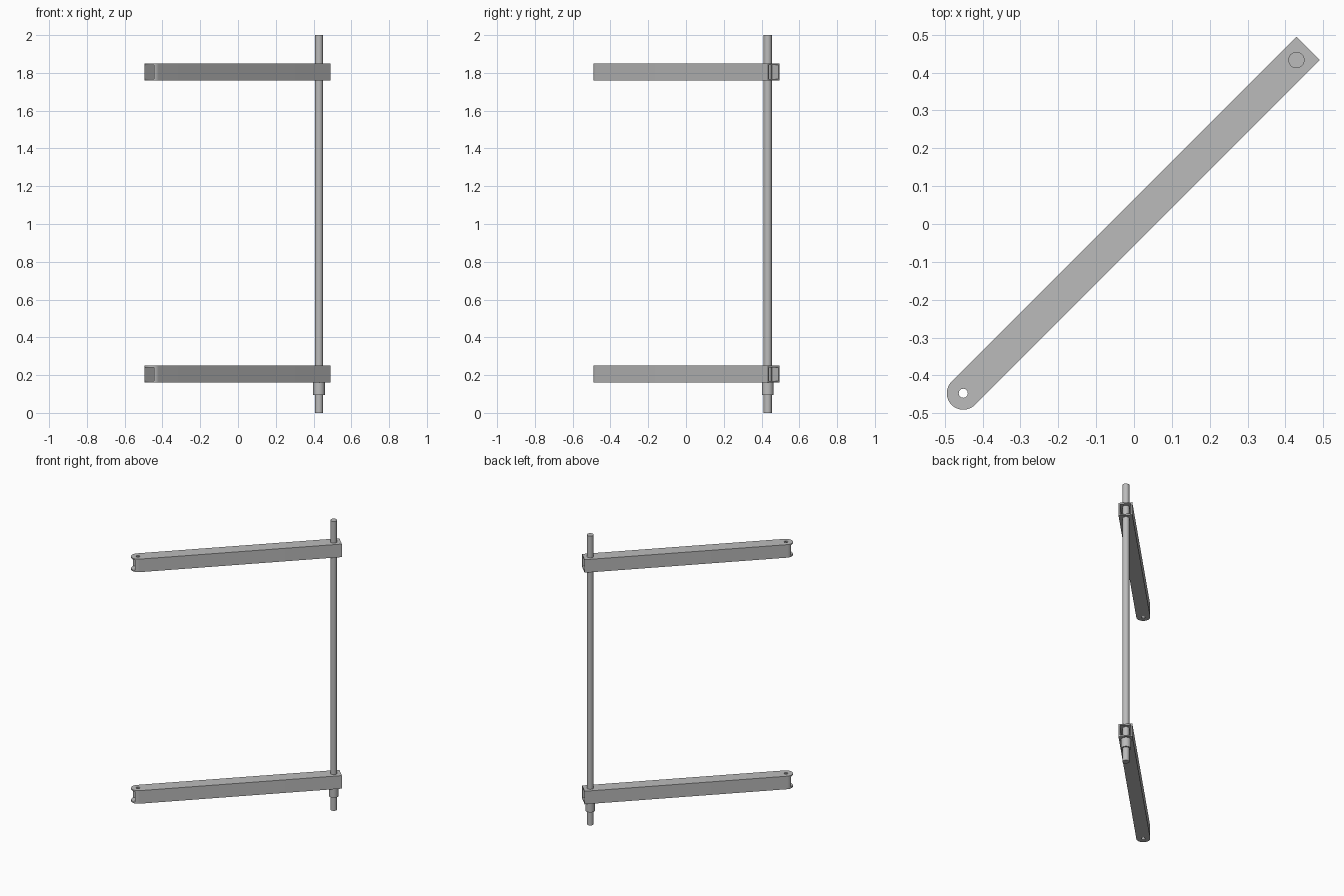
import bpy, bmesh, math
from mathutils import Matrix, Vector

cube = bpy.data.objects.get("Cube")
if cube:
    bpy.data.objects.remove(cube, do_unlink=True)

steel = bpy.data.materials.new("grey steel")
steel.use_nodes = True
colour = (0.5, 0.5, 0.5, 1)
steel.diffuse_color = colour
steel.node_tree.nodes["Principled BSDF"].inputs["Base Color"].default_value = colour

PIVOT = Vector((-0.451, -0.447, 0))   # centre of the rounded arm end
ROD = Vector((0.429, 0.433, 0))       # rod axis
HALF = 0.0435                         # half the tube width
WALL = 0.0085
HEIGHT = 0.09
LENGTH = (ROD - PIVOT).length + HALF


def prism(name, outline, z0, z1):
    """Extrude a flat outline upwards from z0 to z1."""
    bm = bmesh.new()
    face = bm.faces.new([bm.verts.new((x, y, z0)) for x, y in outline])
    top = bmesh.ops.extrude_face_region(bm, geom=[face])["geom"]
    verts = [v for v in top if isinstance(v, bmesh.types.BMVert)]
    bmesh.ops.translate(bm, verts=verts, vec=(0, 0, z1 - z0))
    bmesh.ops.recalc_face_normals(bm, faces=bm.faces)
    mesh = bpy.data.meshes.new(name)
    bm.to_mesh(mesh)
    bm.free()
    mesh.materials.append(steel)
    obj = bpy.data.objects.new(name, mesh)
    bpy.context.collection.objects.link(obj)
    return obj


def arc(radius, start, end, steps):
    angles = [start + (end - start) * i / steps for i in range(steps + 1)]
    return [(radius * math.cos(a), radius * math.sin(a)) for a in angles]


def circle(radius, steps=32):
    return arc(radius, 0, math.tau, steps)[:-1]


def smooth(obj):
    bpy.ops.object.select_all(action="DESELECT")
    obj.select_set(True)
    bpy.context.view_layer.objects.active = obj
    bpy.ops.object.shade_smooth_by_angle(angle=math.radians(30))


def cut(obj, cutter):
    cutter.hide_render = True
    mod = obj.modifiers.new("cut", "BOOLEAN")
    mod.operation = "DIFFERENCE"
    mod.solver = "EXACT"
    mod.object = cutter
    bpy.context.view_layer.objects.active = obj
    bpy.ops.object.modifier_apply(modifier=mod.name)
    bpy.data.objects.remove(cutter, do_unlink=True)


def arm(name, z):
    # Square tube with one rounded end, open at both ends
    outline = arc(HALF, math.pi / 2, 3 * math.pi / 2, 24)
    outline += [(LENGTH, -HALF), (LENGTH, HALF)]
    obj = prism(name, outline, 0, HEIGHT)
    inner = HALF - WALL
    bore = [(-0.1, -inner), (LENGTH + 0.1, -inner), (LENGTH + 0.1, inner), (-0.1, inner)]
    cut(obj, prism("bore_cutter", bore, WALL, HEIGHT - WALL))
    # Pivot hole through both plates
    cut(obj, prism("hole_cutter", circle(0.012, 24), -0.1, HEIGHT + 0.1))
    heading = math.atan2(ROD.y - PIVOT.y, ROD.x - PIVOT.x)
    obj.data.transform(Matrix.Rotation(heading, 4, "Z"))
    obj.location = PIVOT + Vector((0, 0, z))
    smooth(obj)


arm("lower_arm", 0.16)
arm("upper_arm", 1.76)

# Upright rod and its supporting collar
for name, radius, z0, z1 in (("upright_rod", 0.0215, 0, 2), ("rod_collar", 0.031, 0.095, 0.16)):
    part = prism(name, circle(radius), z0, z1)
    part.location = ROD
    smooth(part)
